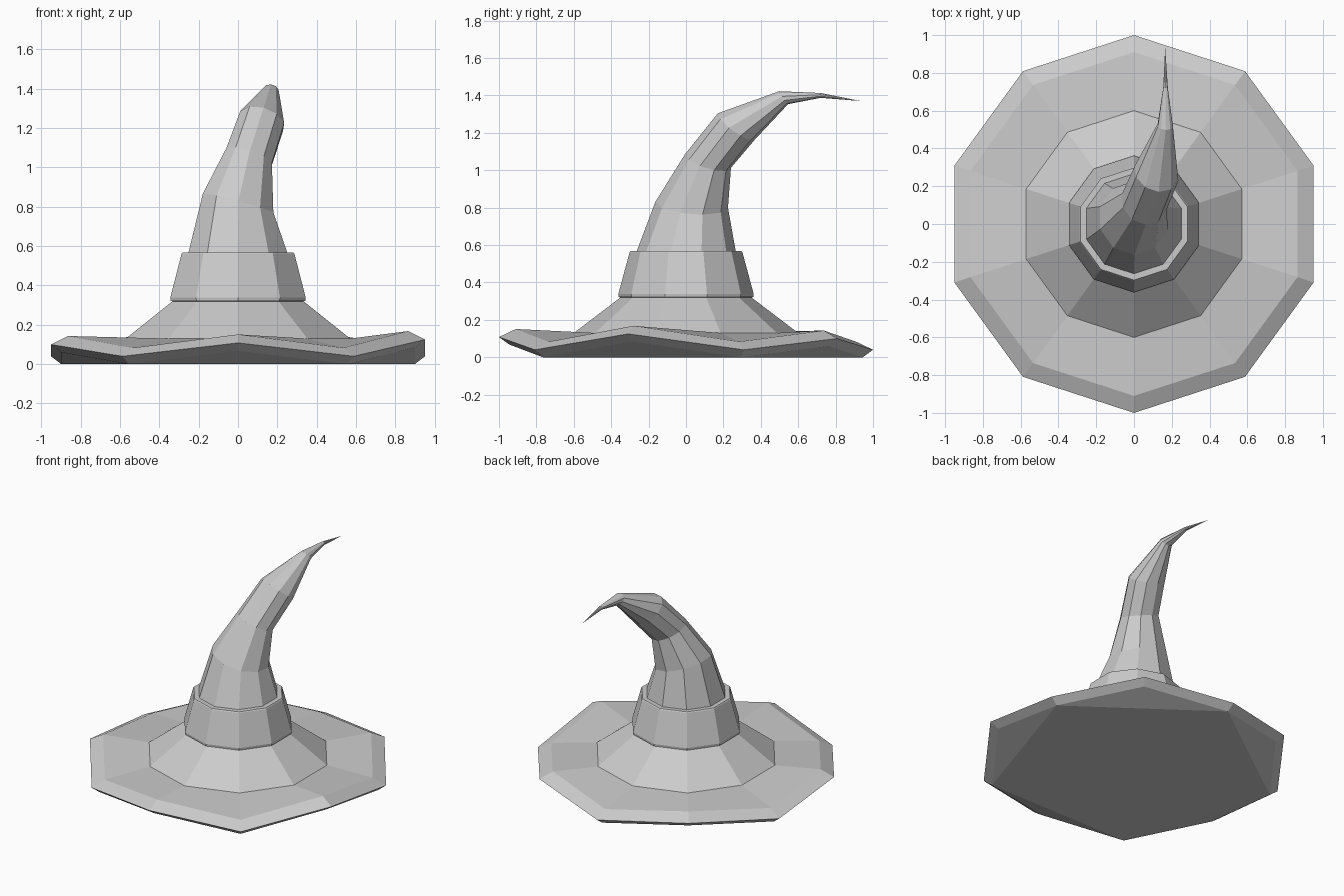
import bpy, bmesh
from math import sin, cos, radians
from mathutils import Vector

if "Cube" in bpy.data.objects:
    bpy.data.objects.remove(bpy.data.objects["Cube"])

SIDES = 10


def ring(center, radius, normal=(0, 0, 1)):
    """Ten-sided loop round a centre, tilted so that it faces the normal."""
    turn = Vector((0, 0, 1)).rotation_difference(Vector(normal))
    angles = [radians(-90 + 36 * i) for i in range(SIDES)]
    return [Vector(center) + turn @ Vector((radius * cos(a), radius * sin(a), 0))
            for a in angles]


def loft(name, rings, tip=None, wavy_base=False):
    """Skin a stack of rings, with an optional point or folded underside."""
    bm = bmesh.new()
    loops = [[bm.verts.new(p) for p in r] for r in rings]
    for a, b in zip(loops, loops[1:]):
        for i in range(SIDES):
            j = (i + 1) % SIDES
            bm.faces.new((a[i], a[j], b[j], b[i]))
    if tip:
        t, last = bm.verts.new(tip), loops[-1]
        for i in range(SIDES):
            bm.faces.new((last[i], last[(i + 1) % SIDES], t))
    if wavy_base:
        base = loops[0]
        bm.faces.new(base[1::2][::-1])
        for i in range(0, SIDES, 2):
            bm.faces.new((base[i + 1], base[i], base[i - 1]))
    mesh = bpy.data.meshes.new(name)
    bm.to_mesh(mesh)
    bm.free()
    obj = bpy.data.objects.new(name, mesh)
    bpy.context.collection.objects.link(obj)
    return obj


# Brim: alternate corners lifted, thin bevelled lip, then the flared cone
peaks = [0.108, 0.125, 0.10, 0.10, 0.10]


def wavy(radius, offset):
    pts = ring((0, 0, 0), radius)
    for i, p in enumerate(pts):
        p.z = offset + (0.04 if i % 2 else peaks[i // 2])
    return pts


loft("brim", [wavy(0.945, -0.04), wavy(1.0, 0), wavy(0.91, 0.043),
              ring((0, 0, 0.13), 0.60), ring((0, 0, 0.32), 0.35)], wavy_base=True)

# Hat band: undercut lower edge and a narrow ledge on top
band = [(0.345, 0.318), (0.36, 0.322), (0.362, 0.338), (0.302, 0.56),
        (0.297, 0.567), (0.262, 0.567)]
loft("hat_band", [ring((0, 0, z), r) for r, z in band])

# Crown: bent, tapering horn ending in a point
crown = [((0, 0, 0.555), 0.268, (0, 0, 1)),
         ((0, 0.03, 0.815), 0.195, (0.27, 0.08, 1)),
         ((0.055, 0.118, 1.05), 0.128, (0.35, 0.32, 1)),
         ((0.12, 0.27, 1.235), 0.122, (0.33, 0.725, 1)),
         ((0.166, 0.522, 1.388), 0.042, (0.1, 0.82, 0.57)),
         ((0.167, 0.72, 1.40), 0.013, (0, 1, 0))]
loft("crown", [ring(c, r, n) for c, r, n in crown], tip=(0.165, 0.935, 1.37))
